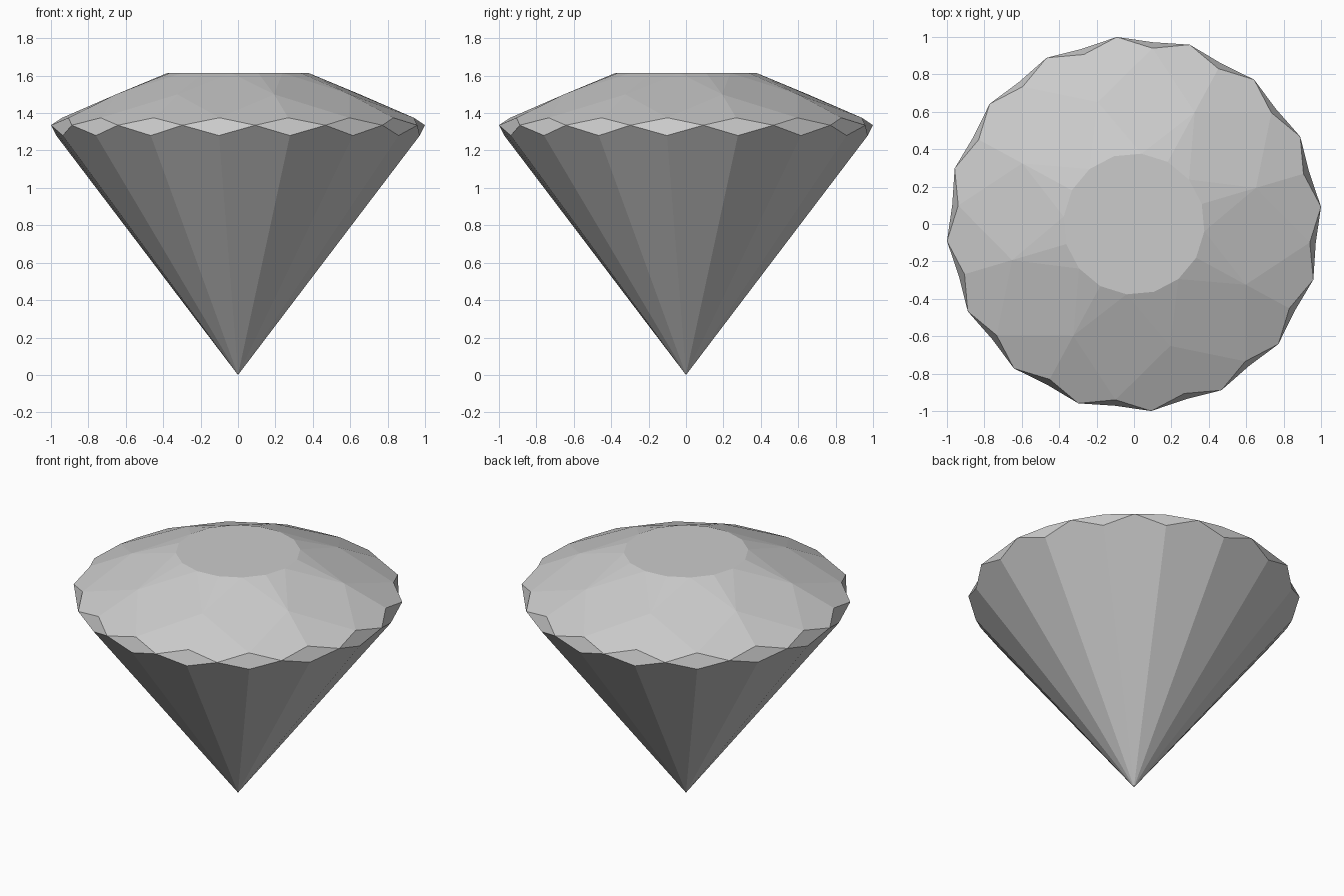
import bpy, bmesh
from math import cos, sin, radians

if "Cube" in bpy.data.objects:
    bpy.data.objects.remove(bpy.data.objects["Cube"])

N = 16                      # sides of the girdle
STEP = 360 / N
START = 16.5                # rotation of the cut

bm = bmesh.new()


def ring(radius, z, offset=0.0, every=1):
    """Ring of points, keyed by girdle index."""
    pts = {}
    for i in range(0, N, every):
        a = radians(START + STEP * (i + offset))
        pts[i] = bm.verts.new((radius * cos(a), radius * sin(a), z))
    return pts


tip = bm.verts.new((0, 0, 0))
low = ring(0.977, 1.28)             # lower girdle corners
outer = ring(1.004, 1.335, 0.5)     # widest points
high = ring(0.945, 1.375)           # upper girdle corners
mid = ring(0.68, 1.50, every=2)     # crown star points
table = ring(0.378, 1.615)          # flat top

for i in range(N):
    j, h = (i + 1) % N, (i - 1) % N
    # pavilion facet and girdle lozenge
    bm.faces.new((tip, low[j], outer[i], low[i]))
    bm.faces.new((high[i], outer[h], low[i], outer[i]))
    # upper girdle facet and star facet
    m = mid[i if i % 2 == 0 else j % N]
    bm.faces.new((m, high[i], outer[i], high[j]))
    bm.faces.new((m, table[j], table[i]))
    # crown kite between two star points
    if i % 2:
        bm.faces.new((table[i], mid[h], high[i], mid[j]))

bm.faces.new([table[i] for i in range(N)])
bmesh.ops.recalc_face_normals(bm, faces=bm.faces)

mesh = bpy.data.meshes.new("cut_gem")
bm.to_mesh(mesh)
bm.free()
gem = bpy.data.objects.new("cut_gem", mesh)
bpy.context.collection.objects.link(gem)
